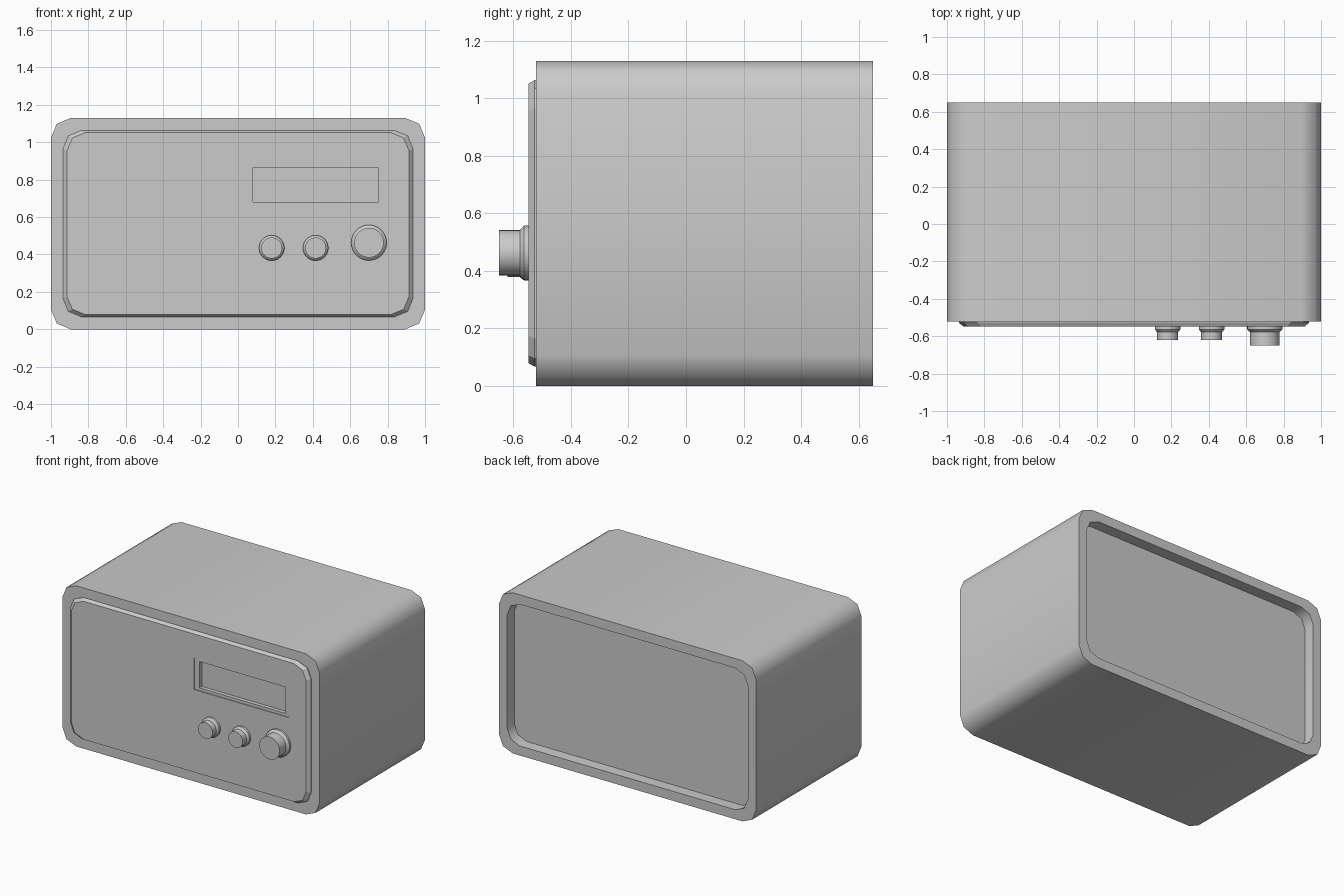
import bpy, bmesh, math

if "Cube" in bpy.data.objects:
    bpy.data.objects.remove(bpy.data.objects["Cube"])

ZC = 0.565  # height of the cabinet's centre


def rounded_loop(hx, hz, r, y, scale=1.0):
    """Rounded rectangle in the xz plane, two segments per corner."""
    pts = []
    for i, (sx, sz) in enumerate([(1, 1), (-1, 1), (-1, -1), (1, -1)]):
        for k in range(3):
            a = math.radians(90 * i + 45 * k)
            x = sx * (hx - r) + r * math.cos(a)
            z = sz * (hz - r) + r * math.sin(a)
            pts.append((x * scale, y, z * scale + ZC))
    return pts


def circle_loop(x, z, r, y, n=32):
    return [(x + r * math.cos(2 * math.pi * i / n), y,
             z + r * math.sin(2 * math.pi * i / n)) for i in range(n)]


def skin(name, loops, cap_first=True, cap_last=True, smooth=None):
    """Join successive loops with quads and cap the ends."""
    bm = bmesh.new()
    rings = [[bm.verts.new(p) for p in loop] for loop in loops]
    n = len(rings[0])
    for a, b in zip(rings, rings[1:]):
        for i in range(n):
            j = (i + 1) % n
            bm.faces.new((a[i], a[j], b[j], b[i]))
    if cap_first:
        bm.faces.new(rings[0][::-1])
    if cap_last:
        bm.faces.new(rings[-1])
    bmesh.ops.recalc_face_normals(bm, faces=bm.faces)
    mesh = bpy.data.meshes.new(name)
    bm.to_mesh(mesh)
    bm.free()
    obj = bpy.data.objects.new(name, mesh)
    bpy.context.collection.objects.link(obj)
    if smooth:
        bpy.ops.object.select_all(action='DESELECT')
        obj.select_set(True)
        bpy.context.view_layer.objects.active = obj
        bpy.ops.object.shade_smooth_by_angle(angle=math.radians(smooth))
    return obj


def cut_box(target, name, x0, x1, z0, z1, y0, y1):
    """Cut a rectangular pocket into the target."""
    loops = [[(x0, y, z0), (x1, y, z0), (x1, y, z1), (x0, y, z1)] for y in (y0, y1)]
    cutter = skin(name, loops)
    cutter.hide_render = True
    cutter.hide_set(True)
    mod = target.modifiers.new(name, 'BOOLEAN')
    mod.operation = 'DIFFERENCE'
    mod.solver = 'EXACT'
    mod.object = cutter


# Cabinet shell with front rim and recessed back
rim = (0.936, 0.498, 0.098)
shell = (1.0, 0.565, 0.106)
skin("cabinet", [
    rounded_loop(*rim, -0.49),
    rounded_loop(*rim, -0.522),
    rounded_loop(*shell, -0.522),
    rounded_loop(*shell, 0.65),
    rounded_loop(*rim, 0.65),
    rounded_loop(*rim, 0.57),
], smooth=50)

# Raised front panel with a sloped edge
panel = skin("front_panel", [
    rounded_loop(*rim, -0.49),
    rounded_loop(*rim, -0.527),
    rounded_loop(*rim, -0.548, scale=0.976),
])

# Stepped display window
cut_box(panel, "display_frame_cutter", 0.042, 0.782, 0.66, 0.884, -0.6, -0.543)
cut_box(panel, "display_cutter", 0.08, 0.75, 0.68, 0.865, -0.61, -0.515)


# Knobs, each with a bevelled collar
def knob(name, x, z, collar_r, r, tip):
    prof = [(collar_r, -0.54), (collar_r, -0.563), (r + 0.003, -0.576),
            (r, -0.578), (r, tip)]
    skin(name, [circle_loop(x, z, rad, y) for rad, y in prof], smooth=30)


for i, x in enumerate((0.18, 0.415)):
    knob(f"small_knob_{i + 1}", x, 0.435, 0.068, 0.056, -0.62)
knob("tuning_knob", 0.70, 0.463, 0.095, 0.079, -0.65)
